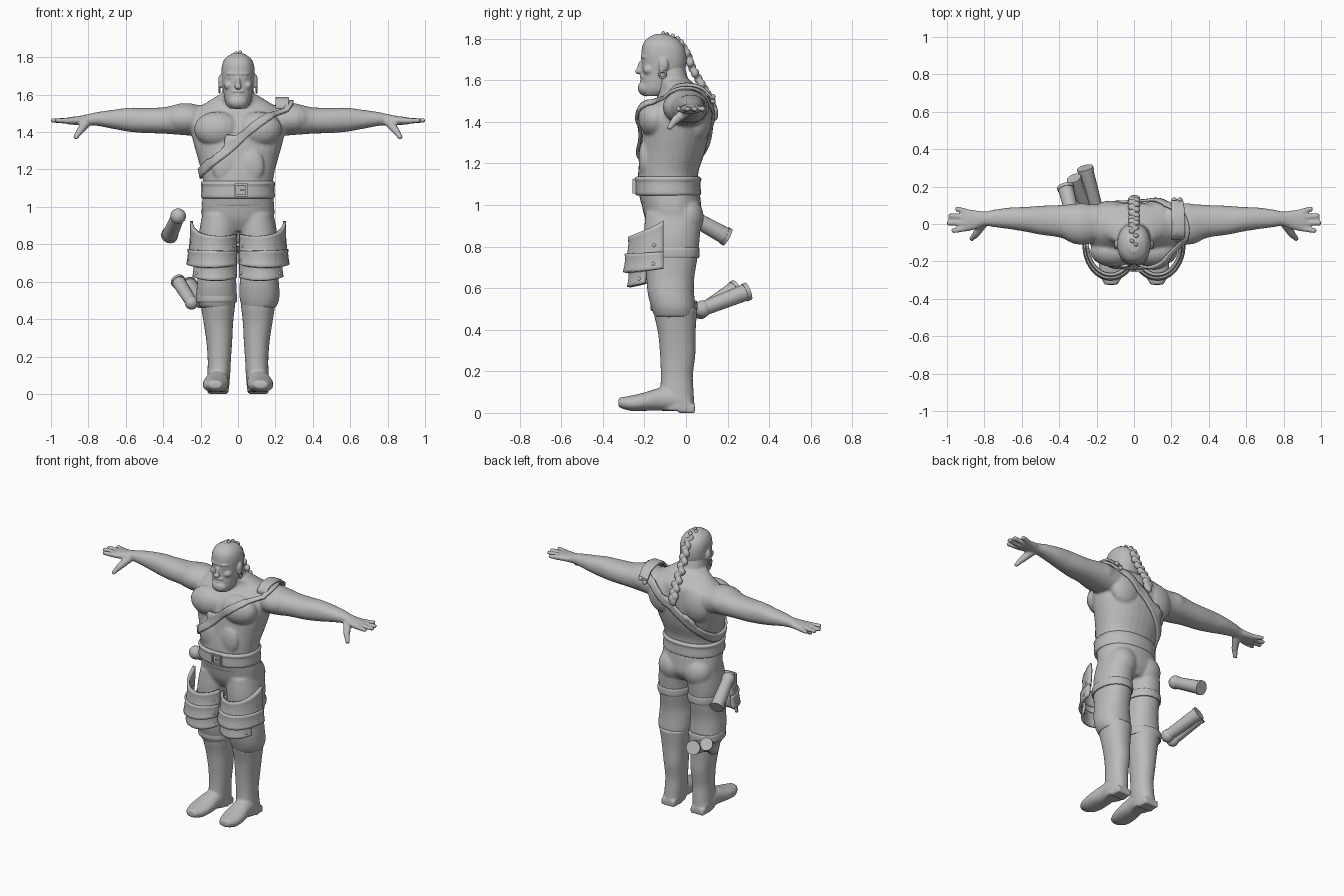
import bpy, bmesh, math
from mathutils import Vector, Matrix

if "Cube" in bpy.data.objects:
    bpy.data.objects.remove(bpy.data.objects["Cube"], do_unlink=True)

grey = bpy.data.materials.new("plain grey")
grey.use_nodes = True
grey.diffuse_color = (0.5, 0.5, 0.5, 1)
grey.node_tree.nodes["Principled BSDF"].inputs["Base Color"].default_value = (0.5, 0.5, 0.5, 1)


def finish(bm, name, voxel=0, smooth=4):
    """Turn a bmesh into an object; a voxel size fuses its pieces into one skin."""
    bmesh.ops.recalc_face_normals(bm, faces=bm.faces)
    mesh = bpy.data.meshes.new(name)
    bm.to_mesh(mesh)
    bm.free()
    mesh.materials.append(grey)
    mesh.shade_smooth()
    mesh.set_sharp_from_angle(angle=math.radians(40))
    obj = bpy.data.objects.new(name, mesh)
    bpy.context.collection.objects.link(obj)
    if voxel:
        fuse = obj.modifiers.new("fuse", 'REMESH')
        fuse.mode = 'VOXEL'
        fuse.voxel_size = voxel
        fuse.use_smooth_shade = True
        relax = obj.modifiers.new("relax", 'SMOOTH')
        relax.factor = 0.5
        relax.iterations = smooth
    return obj


def spline(rows, steps=4):
    """Catmull-Rom interpolation through rows of numbers."""
    out = []
    for i in range(len(rows) - 1):
        a, b = rows[max(i - 1, 0)], rows[i]
        c, d = rows[i + 1], rows[min(i + 2, len(rows) - 1)]
        for k in range(steps):
            t = k / steps
            out.append([q + 0.5 * t * (r - p + t * (2 * p - 5 * q + 4 * r - s + t * (3 * (q - r) + s - p)))
                        for p, q, r, s in zip(a, b, c, d)])
    return out + [list(rows[-1])]


def loft(bm, rows, axis='z', side=1, power=2.2, n=32):
    """Closed tube; each row is position, two centre offsets, two radii."""
    rings = []
    for t, ca, cb, ra, rb in spline(rows):
        ring = []
        for k in range(n):
            w = 2 * math.pi * k / n
            c, s = math.cos(w), math.sin(w)
            a = ca + ra * math.copysign(abs(c) ** (2 / power), c)
            b = cb + rb * math.copysign(abs(s) ** (2 / power), s)
            x, y, z = {'x': (t, a, b), 'y': (a, t, b), 'z': (a, b, t)}[axis]
            ring.append(bm.verts.new((x * side, y, z)))
        rings.append(ring)
    for lo, hi in zip(rings, rings[1:]):
        for k in range(n):
            bm.faces.new((lo[k], lo[k - 1], hi[k - 1], hi[k]))
    bm.faces.new(rings[0])
    bm.faces.new(rings[-1])


def ball(bm, centre, radii, side=1):
    m = Matrix.Translation((centre[0] * side, centre[1], centre[2])) @ Matrix.Diagonal((*radii, 1))
    bmesh.ops.create_uvsphere(bm, u_segments=20, v_segments=12, radius=1, matrix=m)


def rod(bm, start, end, r1, r2, side=1):
    p, q = (Vector((v[0] * side, v[1], v[2])) for v in (start, end))
    turn = (q - p).to_track_quat('Z', 'Y').to_matrix().to_4x4()
    bmesh.ops.create_cone(bm, cap_ends=True, segments=20, radius1=r1, radius2=r2,
                          depth=(q - p).length, matrix=Matrix.Translation((p + q) / 2) @ turn)


def box(bm, centre, size, turn=0):
    m = Matrix.Translation(centre) @ Matrix.Rotation(turn, 4, 'Y') @ Matrix.Diagonal((*size, 1))
    bmesh.ops.create_cube(bm, size=1, matrix=m)


# Torso, arms and hands
bm = bmesh.new()
loft(bm, [(1.0, 0, -.075, .185, .14), (1.08, 0, -.085, .185, .145), (1.16, 0, -.085, .19, .145),
          (1.25, 0, -.065, .212, .155), (1.33, 0, -.052, .235, .16), (1.40, 0, -.045, .25, .16),
          (1.46, 0, -.035, .25, .15), (1.52, 0, -.015, .225, .12), (1.56, 0, -.025, .165, .09),
          (1.60, 0, -.055, .10, .075)])
loft(bm, [(1.48, 0, -.04, .10, .09), (1.58, 0, -.065, .09, .083), (1.68, 0, -.085, .075, .075)])
for side in (-1, 1):
    loft(bm, [(.18, .005, 1.46, .10, .085), (.32, .005, 1.466, .10, .08), (.40, .015, 1.462, .086, .07),
              (.50, .02, 1.462, .077, .067), (.58, .025, 1.466, .066, .064), (.66, .03, 1.468, .058, .052),
              (.75, .03, 1.47, .046, .037), (.80, .028, 1.466, .038, .03), (.85, .022, 1.462, .052, .024),
              (.90, .02, 1.46, .058, .02), (.92, .02, 1.46, .05, .015)], 'x', side)
    ball(bm, (.11, -.145, 1.415), (.125, .085, .095), side)
    ball(bm, (.28, 0, 1.47), (.13, .112, .085), side)
    ball(bm, (.12, .06, 1.42), (.11, .065, .12), side)
    ball(bm, (.07, -.2, 1.22), (.07, .028, .09), side)
    for base, tip, reach in ((.06, .085, .955), (.035, .045, .992), (.006, .005, 1.0), (-.02, -.038, .975)):
        rod(bm, (.88, base, 1.46), (reach, tip, 1.462), .017, .013, side)
    rod(bm, (.81, .0, 1.45), (.845, -.055, 1.405), .026, .02, side)
    rod(bm, (.845, -.055, 1.405), (.872, -.083, 1.366), .019, .013, side)
body = finish(bm, "torso_and_arms", .0075, 5)

# Head with brow, nose, cheeks, beard and ears
bm = bmesh.new()
loft(bm, [(1.525, 0, -.155, .045, .05), (1.55, 0, -.14, .064, .076), (1.59, 0, -.125, .074, .091),
          (1.63, 0, -.112, .08, .101), (1.68, 0, -.106, .087, .108), (1.73, 0, -.107, .089, .108),
          (1.77, 0, -.111, .082, .097), (1.80, 0, -.115, .062, .072), (1.822, 0, -.118, .026, .03)])
ball(bm, (0, -.214, 1.66), (.013, .02, .036))
ball(bm, (0, -.229, 1.642), (.02, .016, .013))
ball(bm, (0, -.195, 1.712), (.062, .024, .012))
ball(bm, (0, -.19, 1.562), (.054, .042, .04))
ball(bm, (0, -.208, 1.618), (.035, .015, .009))
ball(bm, (0, -.208, 1.598), (.024, .014, .009))
for side in (-1, 1):
    ball(bm, (.048, -.175, 1.65), (.028, .032, .026), side)
    ball(bm, (.033, -.196, 1.692), (.017, .015, .009), side)
    ball(bm, (.092, -.108, 1.675), (.014, .024, .035), side)
    ball(bm, (.094, -.116, 1.65), (.01, .014, .018), side)
finish(bm, "head", .005, 3)

# Earrings
bm = bmesh.new()
for side in (-1, 1):
    for k in range(12):
        w = [2 * math.pi * (k + j) / 12 for j in (0, 1)]
        rod(bm, *[(.099, -.113 + .017 * math.cos(a), 1.628 + .017 * math.sin(a)) for a in w], .005, .005, side)
finish(bm, "earrings")

# Braided hair running from the crown down the back
bm = bmesh.new()
path = spline([(0, -.11, 1.815), (0, -.04, 1.79), (0, .004, 1.73), (0, .03, 1.66), (0, .075, 1.58),
               (0, .115, 1.51), (0, .135, 1.45)], 3)
for k, p in enumerate(path):
    grow = min(1, .55 + k * .06)
    ball(bm, (.011 * (-1) ** k, p[1], p[2]), (.023 * grow, .02 * grow, .024))
ball(bm, (0, .14, 1.435), (.025, .015, .03))
finish(bm, "braid", .005, 2)

# Trousers
bm = bmesh.new()
loft(bm, [(.87, 0, -.06, .15, .10), (.93, 0, -.06, .19, .135), (1.0, 0, -.07, .194, .143), (1.07, 0, -.08, .186, .145)])
for side in (-1, 1):
    loft(bm, [(.96, .095, -.06, .095, .135), (.85, .107, -.068, .103, .135), (.75, .11, -.072, .10, .128),
              (.65, .113, -.075, .099, .115), (.58, .114, -.073, .106, .112), (.51, .115, -.062, .106, .106),
              (.46, .112, -.055, .09, .095)], 'z', side)
    ball(bm, (.092, 0, .94), (.095, .086, .10), side)
finish(bm, "trousers", .009)

# Tall boots with cuff and heel
bm = bmesh.new()
for side in (-1, 1):
    loft(bm, [(.505, .11, -.05, .097, .106), (.46, .107, -.05, .09, .101), (.38, .105, -.044, .079, .09),
              (.28, .10, -.04, .069, .085), (.18, .10, -.044, .062, .077), (.10, .103, -.043, .061, .08),
              (.01, .108, -.036, .058, .078)], 'z', side)
    loft(bm, [(.02, .108, .045, .05, .038), (-.05, .108, .065, .06, .054), (-.12, .112, .066, .062, .056),
              (-.20, .118, .054, .07, .044), (-.27, .122, .046, .062, .036), (-.325, .122, .05, .035, .022)],
         'y', side)
    box(bm, (.108 * side, .005, .02), (.10, .075, .04))
finish(bm, "boots", .008, 4)

# Layered thigh guards, each tier a curved shell with rivets
tiers = [("upper", .745, .835, .09, 0, .122, .16), ("middle", .675, .765, .01, 0, .134, .176),
         ("lower", .605, .695, .0, -32, .124, .158)]
for name, low, high, lift, start, rx, ry in tiers:
    bm = bmesh.new()
    rivets = bmesh.new()
    for side in (-1, 1):
        grid = []
        for i in range(21):
            u = i / 20
            a = math.radians(start + (-155 - start) * u)
            top = high + lift * (1 - u) ** 3 + .02 * u ** 3 * (lift > .05)
            base = low + .02 * (2 * u - 1) ** 2
            row = []
            for j in range(7):
                v = j / 6
                flare = 1 + .07 * (1 - v) ** 2 + .05 * max(0, v - .6)
                row.append(bm.verts.new((side * max(.012, .125 + rx * flare * math.cos(a)),
                                         -.108 + ry * flare * math.sin(a), base + (top - base) * v)))
            grid.append(row)
        for r, s in zip(grid, grid[1:]):
            for j in range(6):
                bm.faces.new((r[j], s[j], s[j + 1], r[j + 1]))
        for v in (grid[2][2], grid[18][2]):
            ball(rivets, (v.co.x, v.co.y, v.co.z), (.012, .012, .012))
    shell = finish(bm, name + "_thigh_guards")
    thick = shell.modifiers.new("thickness", 'SOLIDIFY')
    thick.thickness = .016
    thick.offset = 0
    finish(rivets, name + "_guard_rivets")

# Thigh straps, knee strap and waist belt
bm = bmesh.new()
for side in (-1, 1):
    loft(bm, [(.745, .11, -.073, .106, .134), (.755, .11, -.073, .11, .138), (.785, .11, -.073, .11, .138),
              (.795, .11, -.073, .106, .134)], 'z', side)
loft(bm, [(.49, .115, -.058, .106, .108), (.50, .115, -.058, .11, .113), (.53, .115, -.058, .11, .113),
          (.54, .115, -.058, .106, .108)], 'z', -1)
finish(bm, "leg_straps")
bm = bmesh.new()
loft(bm, [(1.045, 0, -.085, .188, .15), (1.055, 0, -.086, .197, .158), (1.09, 0, -.087, .195, .157),
          (1.11, 0, -.087, .195, .157), (1.125, 0, -.087, .199, .161), (1.138, 0, -.087, .188, .15)])
finish(bm, "waist_belt")
bm = bmesh.new()
for dx, dz, w, h in ((0, .03, .07, .01), (0, -.03, .07, .01), (-.03, 0, .01, .06), (.03, 0, .01, .06), (.015, 0, .04, .008)):
    box(bm, (.015 + dx, -.249, 1.09 + dz), (w, .016, h))
finish(bm, "belt_buckle")

# Diagonal chest strap hugging the torso
bm = bmesh.new()
centre, along, across = Vector((.025, -.045, 1.385)), Vector((.255, 0, .215)), Vector((-.645, 0, .765))
rows = []
for k in range(72):
    w = 2 * math.pi * k / 72
    mid = centre + along * math.cos(w) + Vector((0, .23 * math.sin(w), 0))
    rows.append([bm.verts.new(mid + across * (.056 * (j / 4 - .5))) for j in range(5)])
for k in range(72):
    for j in range(4):
        bm.faces.new((rows[k - 1][j], rows[k][j], rows[k][j + 1], rows[k - 1][j + 1]))
strap = finish(bm, "chest_strap")
wrap = strap.modifiers.new("hug", 'SHRINKWRAP')
wrap.target = body
wrap.wrap_mode = 'ABOVE_SURFACE'
wrap.offset = .01
thick = strap.modifiers.new("thickness", 'SOLIDIFY')
thick.thickness = .014
thick.offset = 0

# Raised shoulder piece and buckles of the strap
bm = bmesh.new()
loft(bm, [(-.085, .235, 1.535, .035, .01), (-.05, .237, 1.57, .036, .01), (.02, .237, 1.578, .036, .01),
          (.08, .235, 1.56, .035, .01), (.125, .23, 1.515, .033, .01)], 'y', power=5)
for x, z in ((.215, 1.5), (.245, 1.52)):
    ball(bm, (x, .13, z), (.014, .012, .014))
finish(bm, "shoulder_piece")

# Three round-ended flasks at the right side
for name, start, end, r in (("hip_flask", (-.32, .01, .95), (-.367, .2, .845), .042),
                            ("long_knee_flask", (-.2, .08, .5), (-.262, .3, .585), .041),
                            ("short_knee_flask", (-.248, .07, .488), (-.322, .245, .605), .037)):
    bm = bmesh.new()
    rod(bm, start, end, r * .85, r)
    ball(bm, start, (r, r, r))
    tip = Vector(end)
    rod(bm, tip - (tip - Vector(start)) * .08, tip, r * 1.08, r * 1.08)
    finish(bm, name)
